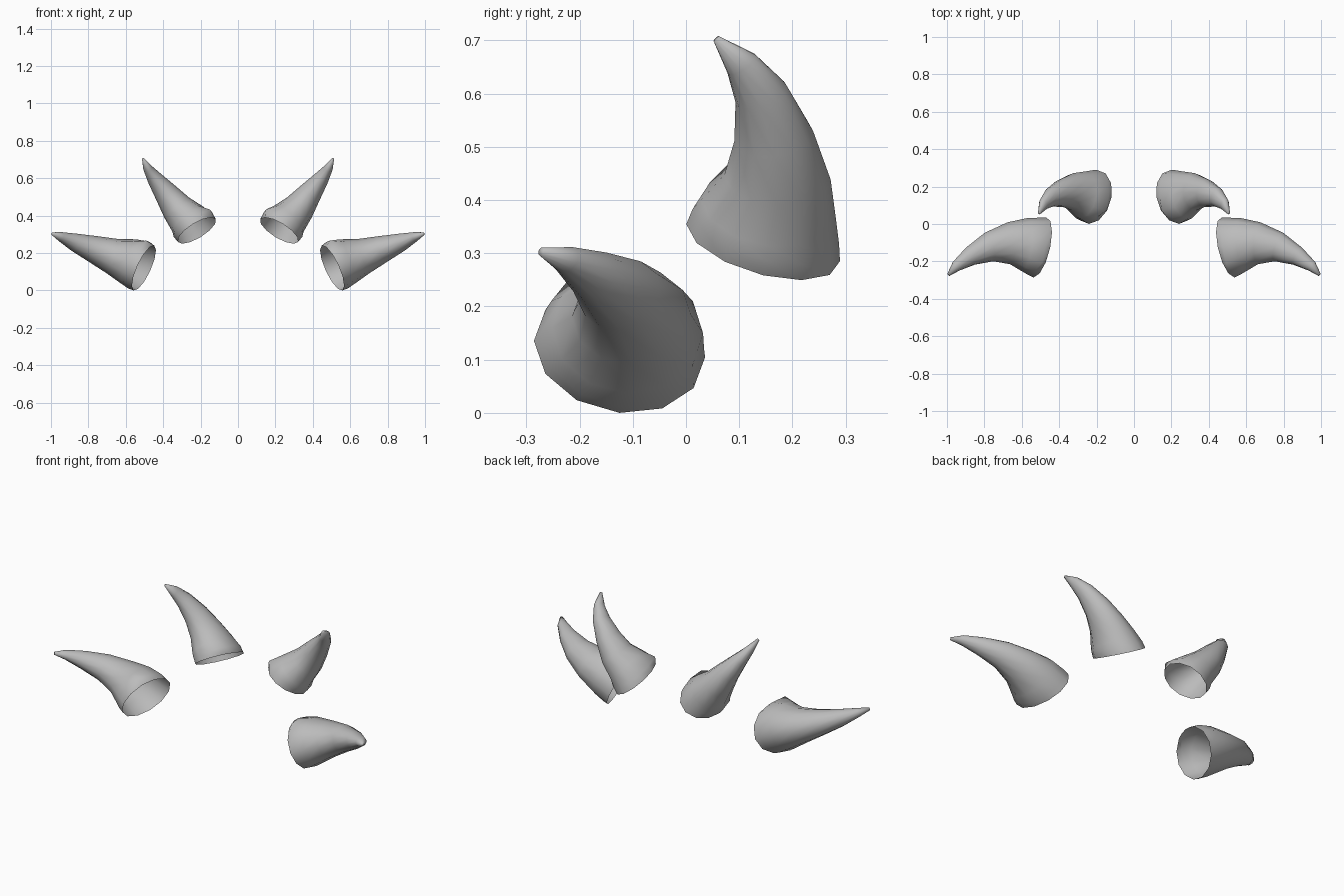
import bpy, bmesh, math
from mathutils import Vector

cube = bpy.data.objects.get("Cube")
if cube:
    bpy.data.objects.remove(cube)

grey = bpy.data.materials.new("horn_grey")
grey.use_nodes = True
colour = (0.5, 0.5, 0.5, 1)
grey.diffuse_color = colour
grey.node_tree.nodes["Principled BSDF"].inputs["Base Color"].default_value = colour

SIDES = 12

# Stations from base to tip: centre x, y, z, then half height and half width
OUTER = [(.503, -.125, .12, .132, .165), (.53, -.12, .135, .137, .158),
         (.585, -.11, .155, .125, .143), (.67, -.103, .183, .097, .112),
         (.775, -.123, .222, .072, .08), (.875, -.172, .258, .048, .052),
         (.95, -.225, .288, .025, .03), (.992, -.272, .303, .008, .008)]
INNER = [(.22, .145, .32, .118, .15), (.24, .15, .35, .122, .143),
         (.275, .155, .385, .104, .128), (.328, .172, .443, .085, .1),
         (.385, .165, .52, .064, .075), (.445, .142, .598, .042, .052),
         (.484, .105, .655, .024, .033), (.507, .057, .703, .007, .007)]


def horn(name, stations, base_axis, side):
    """Loft an open-based horn through the stations; side -1 mirrors it."""
    bm = bmesh.new()
    centres = [Vector(s[:3]) for s in stations]
    rings = []
    for i, (c, s) in enumerate(zip(centres, stations)):
        ahead = centres[min(i + 1, len(centres) - 1)]
        tangent = (ahead - centres[max(i - 1, 0)]).normalized()
        if i < 2:
            tangent = Vector(base_axis).normalized()
        wide = Vector((0, 1, 0))
        wide = (wide - tangent * wide.dot(tangent)).normalized()
        high = tangent.cross(wide)
        ring = []
        for k in range(SIDES):
            a = math.tau * k / SIDES
            # small knuckle on the inside of the bend, just above the base
            knuckle = 1.14 if i == 1 and k == SIDES - 1 else 1
            p = c + (high * math.cos(a) * s[3] + wide * math.sin(a) * s[4]) * knuckle
            ring.append(bm.verts.new((p.x * side, p.y, p.z)))
        rings.append(ring)
    for low, top in zip(rings, rings[1:]):
        for k in range(SIDES):
            n = (k + 1) % SIDES
            quad = [low[k], low[n], top[n], top[k]]
            bm.faces.new(quad if side > 0 else quad[::-1])
    bm.faces.new(rings[-1] if side > 0 else rings[-1][::-1])
    # outward normals: flip if the surface faces its own axis
    bm.normal_update()
    face = bm.faces[:][SIDES * 2]
    middle = centres[2].lerp(centres[3], 0.5)
    middle.x *= side
    if face.normal.dot(face.calc_center_median() - middle) < 0:
        bmesh.ops.reverse_faces(bm, faces=bm.faces[:])
    mesh = bpy.data.meshes.new(name)
    bm.to_mesh(mesh)
    bm.free()
    mesh.materials.append(grey)
    mesh.shade_smooth()
    obj = bpy.data.objects.new(name, mesh)
    bpy.context.collection.objects.link(obj)


for label, side in (("left", 1), ("right", -1)):
    horn(f"{label}_outer_horn", OUTER, (.87, .22, .4), side)
    horn(f"{label}_inner_horn", INNER, (.5, .27, .82), side)
